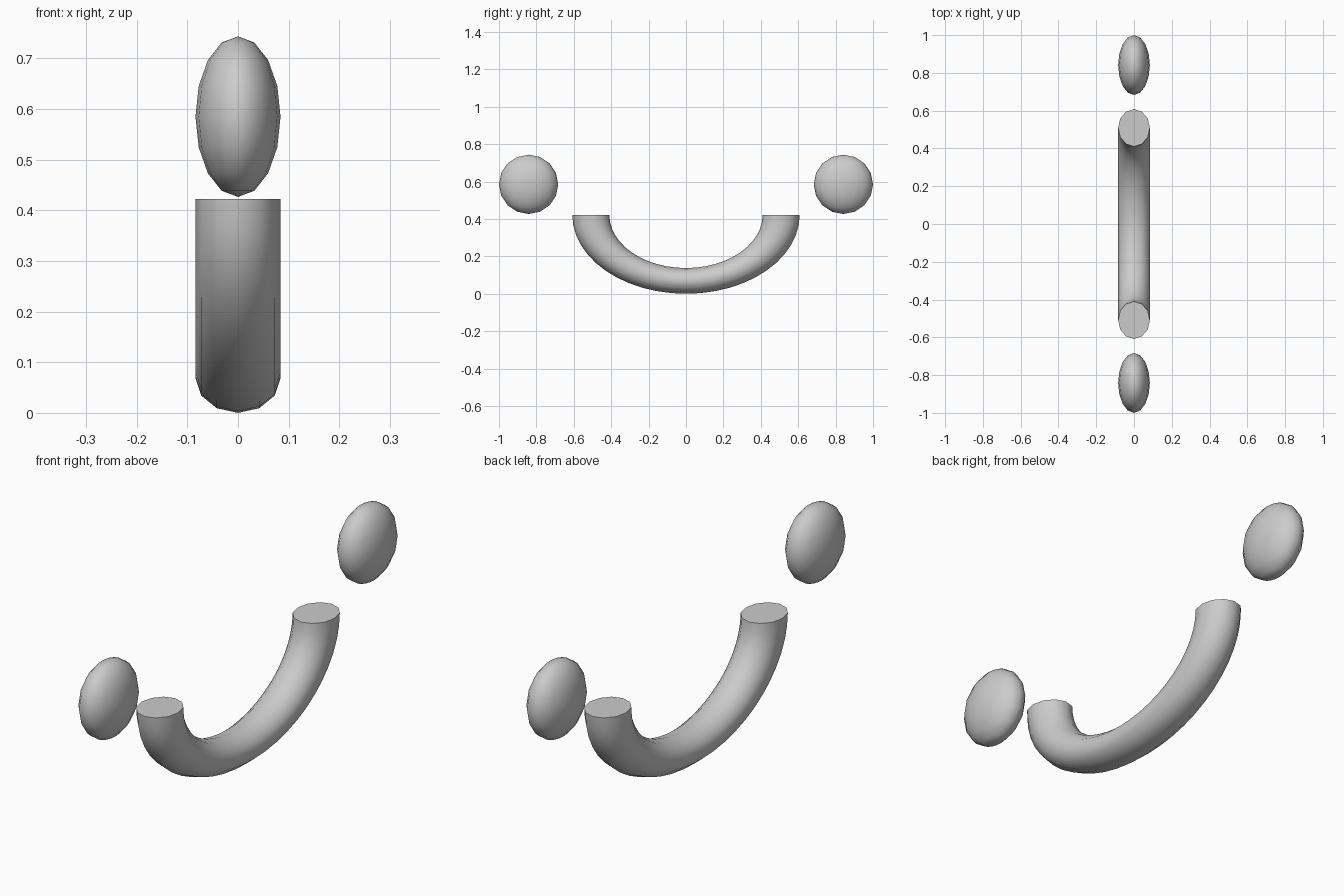
import bpy, bmesh
from math import pi, sin, cos
from mathutils import Vector

if "Cube" in bpy.data.objects:
    bpy.data.objects.remove(bpy.data.objects["Cube"])

TOP = 0.422            # height of the flat ends of the arc
SQUASH = 0.694         # vertical flattening of the half ring
R, RY, RX = 0.509, 0.099, 0.084
ARC_STEPS, SIDES = 24, 12


def mesh_object(name, bm):
    bmesh.ops.recalc_face_normals(bm, faces=bm.faces)
    me = bpy.data.meshes.new(name)
    bm.to_mesh(me)
    bm.free()
    ob = bpy.data.objects.new(name, me)
    bpy.context.collection.objects.link(ob)
    return ob


# Smile: flattened half ring with capped ends
bm = bmesh.new()
rings = []
for i in range(ARC_STEPS + 1):
    a = pi + pi * i / ARC_STEPS
    ring = []
    for j in range(SIDES):
        t = 2 * pi * j / SIDES
        r = R + RY * cos(t)
        ring.append(bm.verts.new((RX * sin(t), r * cos(a), TOP + SQUASH * r * sin(a))))
    rings.append(ring)
for a, b in zip(rings, rings[1:]):
    for j in range(SIDES):
        k = (j + 1) % SIDES
        bm.faces.new((a[j], a[k], b[k], b[j])).smooth = True
for ring in (rings[0], rings[-1]):
    cap = bm.faces.new(ring)
    for e in cap.edges:
        e.smooth = False
mesh_object("smile_arc", bm)

# Eyes: ellipsoids flattened along x, one at each side
for name, side in (("left_eye", -1), ("right_eye", 1)):
    bm = bmesh.new()
    bmesh.ops.create_uvsphere(bm, u_segments=16, v_segments=8, radius=1)
    bmesh.ops.scale(bm, vec=Vector((0.084, 0.1585, 0.1585)), verts=bm.verts)
    for f in bm.faces:
        f.smooth = True
    mesh_object(name, bm).location = (0, side * 0.8415, 0.585)
